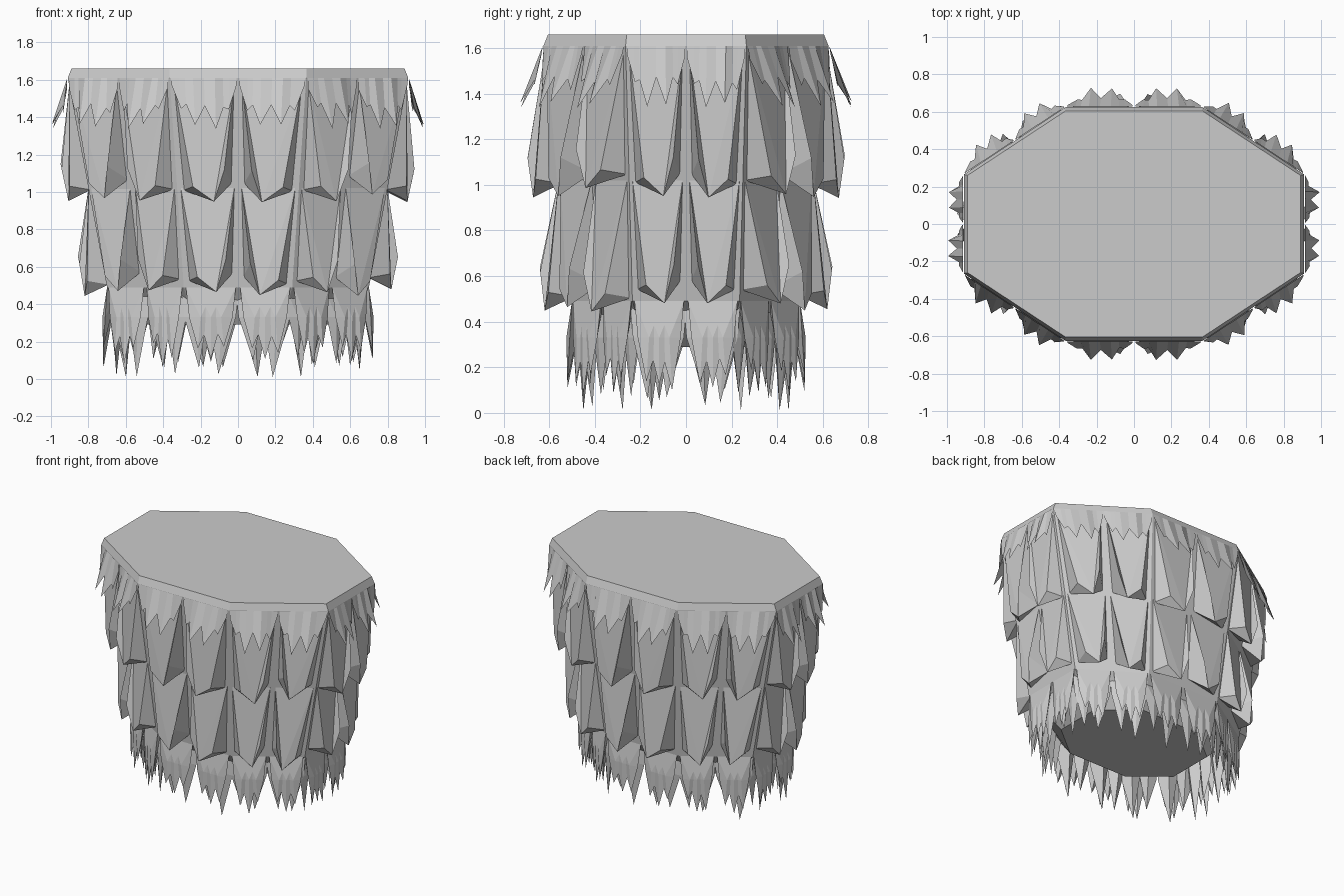
import bpy, bmesh, random
from mathutils import Vector

if "Cube" in bpy.data.objects:
    bpy.data.objects.remove(bpy.data.objects["Cube"])
random.seed(4)

# rings of the tapered octagonal core: z, (front corner x, y), (side corner x, y)
RINGS = [(0.29, (0.235, 0.37), (0.48, 0.17)),
         (0.49, (0.29, 0.50), (0.70, 0.235)),
         (1.61, (0.365, 0.625), (0.91, 0.265)),
         (1.66, (0.365, 0.605), (0.89, 0.26))]


def octagon(a, b):
    pts = [(b[0], -b[1]), (b[0], b[1]), (a[0], a[1]), (-a[0], a[1]),
           (-b[0], b[1]), (-b[0], -b[1]), (-a[0], -a[1]), (a[0], -a[1])]
    return [Vector(p) for p in pts]


LOW = octagon(*RINGS[1][1:])
HIGH = octagon(*RINGS[2][1:])


def on_body(col, u, z, off=0.0):
    """Point on column col (16 around, two per side), u across, off outwards."""
    side, half = divmod(col, 2)
    t = (half + u) / 2
    k = max(0.0, (z - 0.49) / 1.12)
    a = LOW[side].lerp(HIGH[side], k)
    b = LOW[(side + 1) % 8].lerp(HIGH[(side + 1) % 8], k)
    d = (b - a).normalized()
    p = a.lerp(b, t) + Vector((d.y, -d.x)) * off
    return (p.x, p.y, z)


def make(name, build):
    bm = bmesh.new()
    build(bm)
    bmesh.ops.recalc_face_normals(bm, faces=bm.faces)
    me = bpy.data.meshes.new(name)
    bm.to_mesh(me)
    bm.free()
    ob = bpy.data.objects.new(name, me)
    bpy.context.collection.objects.link(ob)
    return ob


def add(bm, pts, faces):
    v = [bm.verts.new(p) for p in pts]
    for f in faces:
        bm.faces.new([v[i] for i in f])


# core body
def core(bm):
    loops = [[bm.verts.new((p.x, p.y, z)) for p in octagon(a, b)] for z, a, b in RINGS]
    for lo, hi in zip(loops, loops[1:]):
        for i in range(8):
            j = (i + 1) % 8
            bm.faces.new((lo[i], lo[j], hi[j], hi[i]))
    bm.faces.new(loops[0][::-1])
    bm.faces.new(loops[-1])


make("body_core", core)


# wedge shaped tufts standing off the body
def tuft_row(z_top, z_tip):
    def build(bm):
        for c in range(16):
            flip = (c % 2 == 0)
            j = random.uniform(-0.02, 0.03)
            U = lambda u: 1 - u if flip else u
            z = z_tip + j
            P = [on_body(c, U(0.06), z_top), on_body(c, U(0.94), z_top),
                 on_body(c, U(0.22), z + 0.17, 0.125), on_body(c, U(0.40), z, 0.12),
                 on_body(c, U(0.74), z + 0.08, 0.10),
                 on_body(c, U(0.10), z + 0.10, -0.01), on_body(c, U(0.90), z + 0.06, -0.01)]
            add(bm, P, [(0, 2, 3), (0, 3, 1), (1, 3, 4), (0, 5, 2), (1, 4, 6),
                        (2, 5, 3), (5, 6, 3), (3, 6, 4), (0, 1, 6, 5)])
    return build


make("upper_tufts", tuft_row(1.57, 0.96))
make("middle_tufts", tuft_row(1.02, 0.46))


# thin zigzag fringe under the top rim
def fringe(bm):
    outline = [(0.02, 1.56, 0.015), (0.14, 1.44, 0.06), (0.22, 1.46, 0.055),
               (0.34, 1.35, 0.13), (0.50, 1.46, 0.065), (0.66, 1.35, 0.13),
               (0.78, 1.46, 0.055), (0.86, 1.43, 0.06), (0.98, 1.56, 0.015)]
    for c in range(16):
        top = [on_body(c, u, 1.61, 0.003) for u, z, o in outline]
        low = [on_body(c, u, z + random.uniform(-.015, .015), o) for u, z, o in outline]
        add(bm, top + low, [(i, i + 1, i + 10, i + 9) for i in range(8)])


make("rim_fringe", fringe)


# hanging spikes round the bottom: broad outer pairs, longer inner spikes
def skirt(bm):
    layers = [((0.04, 0.58, 0.26, 0.16, 0.02), (0.42, 0.96, 0.74, 0.14, 0.02),
               (0.22, 0.78, 0.50, 0.09, 0.02)),
              ((-0.05, 0.50, 0.28, 0.10, -0.05), (0.40, 1.02, 0.64, 0.04, -0.05))]
    for c in range(16):
        for n, layer in enumerate(layers):
            for u0, u1, ut, zt, off in layer:
                z = max(0.01, zt + random.uniform(-0.04, 0.04))
                o = -0.05 * n
                um = (u0 + u1) / 2
                P = [on_body(c, u0, 0.49, o), on_body(c, u1, 0.49, o),
                     on_body(c, um, 0.33, o + 0.025), on_body(c, um, 0.46, o - 0.05),
                     on_body(c, ut, z, off),
                     on_body(c, u0 + 0.06, 0.33, o + 0.01), on_body(c, u1 - 0.06, 0.33, o + 0.01)]
                add(bm, P, [(0, 5, 2), (0, 2, 1), (1, 2, 6), (5, 4, 2), (2, 4, 6),
                            (0, 3, 5), (1, 6, 3), (3, 4, 5), (3, 6, 4), (0, 1, 3)])


make("bottom_spikes", skirt)
